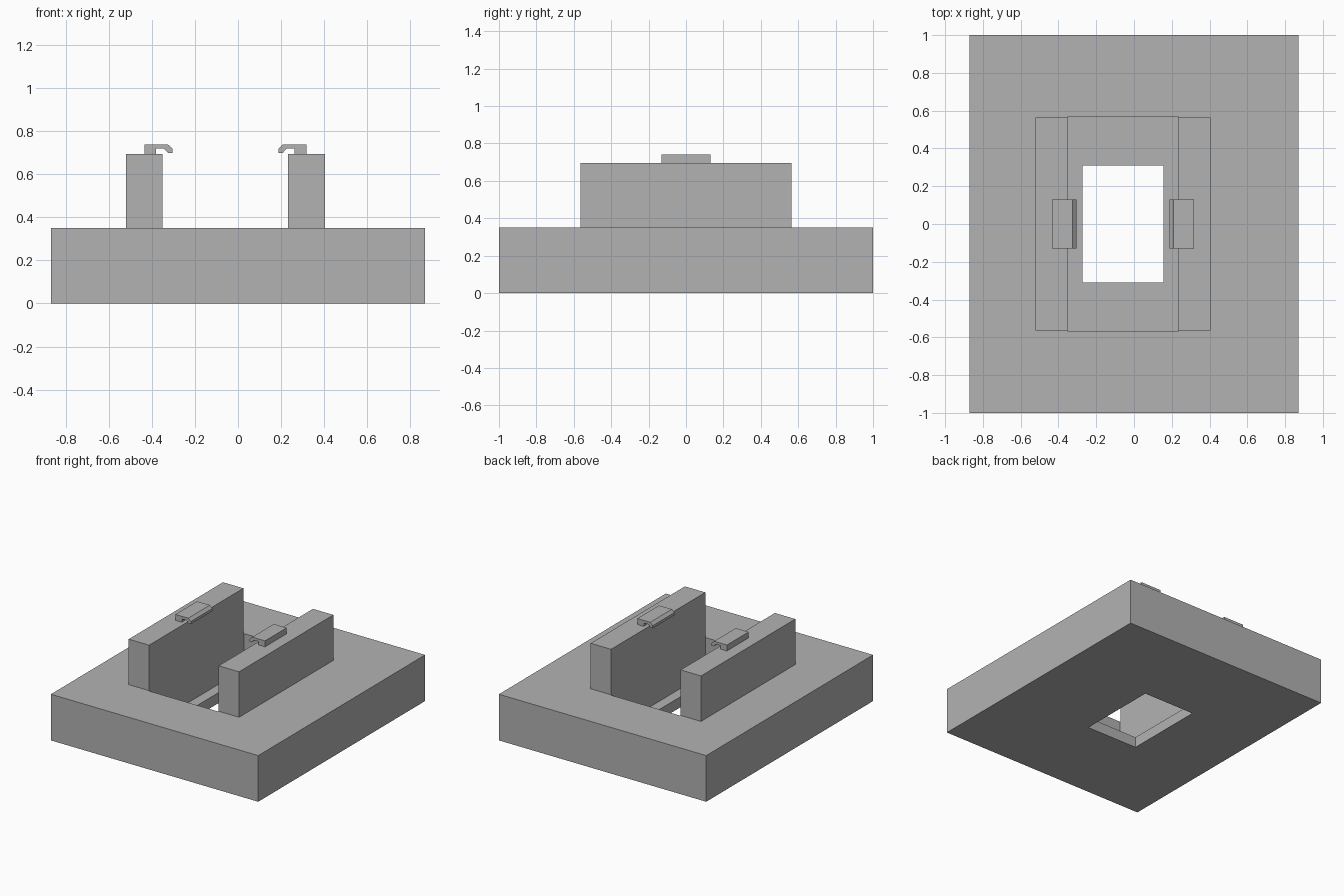
import bpy
import bmesh

if "Cube" in bpy.data.objects:
    bpy.data.objects.remove(bpy.data.objects["Cube"], do_unlink=True)

grey = bpy.data.materials.new("plain_grey")
grey.use_nodes = True
colour = (0.448, 0.448, 0.448, 1)
grey.diffuse_color = colour
grey.node_tree.nodes["Principled BSDF"].inputs["Base Color"].default_value = colour

AXIS = -0.0585  # mirror plane of the rails, slightly off centre


def finish(name, bm):
    bmesh.ops.recalc_face_normals(bm, faces=bm.faces)
    mesh = bpy.data.meshes.new(name)
    bm.to_mesh(mesh)
    bm.free()
    mesh.materials.append(grey)
    obj = bpy.data.objects.new(name, mesh)
    bpy.context.collection.objects.link(obj)


def extrude_profile(name, points, half_depth):
    """Extrude an x-z outline along y."""
    bm = bmesh.new()
    front, back = ([bm.verts.new((x, y, z)) for x, z in points]
                   for y in (-half_depth, half_depth))
    bm.faces.new(front)
    bm.faces.new(back)
    for i in range(len(points)):
        j = (i + 1) % len(points)
        bm.faces.new((front[i], front[j], back[j], back[i]))
    finish(name, bm)


def rectangle(bm, cx, hx, hy, z):
    return [bm.verts.new((cx + sx * hx, sy * hy, z))
            for sx, sy in ((-1, -1), (1, -1), (1, 1), (-1, 1))]


# Base block: closed chain of rectangles gives the pocket, ledge and through hole
bm = bmesh.new()
base_top, ledge_top = 0.35, 0.08
rings = [rectangle(bm, *spec) for spec in (
    (0, 0.87, 1, 0),
    (0, 0.87, 1, base_top),
    (AXIS, 0.292, 0.57, base_top),
    (AXIS, 0.292, 0.57, ledge_top),
    (AXIS, 0.215, 0.31, ledge_top),
    (AXIS, 0.215, 0.31, 0),
)]
for k, ring in enumerate(rings):
    following = rings[(k + 1) % len(rings)]
    for i in range(4):
        j = (i + 1) % 4
        bm.faces.new((ring[i], ring[j], following[j], following[i]))
finish("base", bm)

# Outlines measured outward from the mirror plane
rail_top = 0.695
rail = [(0.292, base_top), (0.463, base_top), (0.463, rail_top), (0.292, rail_top)]
clip = [(0.376, rail_top), (0.376, 0.74), (0.268, 0.74), (0.247, 0.72),
        (0.247, 0.70), (0.266, 0.70), (0.285, 0.72), (0.322, 0.72), (0.322, rail_top)]

# Side rails with hooked clips
for side, sign in (("right", -1), ("left", 1)):
    for part, outline, half_depth in (("rail", rail, 0.565), ("clip", clip, 0.13)):
        points = [(AXIS + sign * x, z) for x, z in outline]
        extrude_profile(f"{side}_{part}", points, half_depth)
